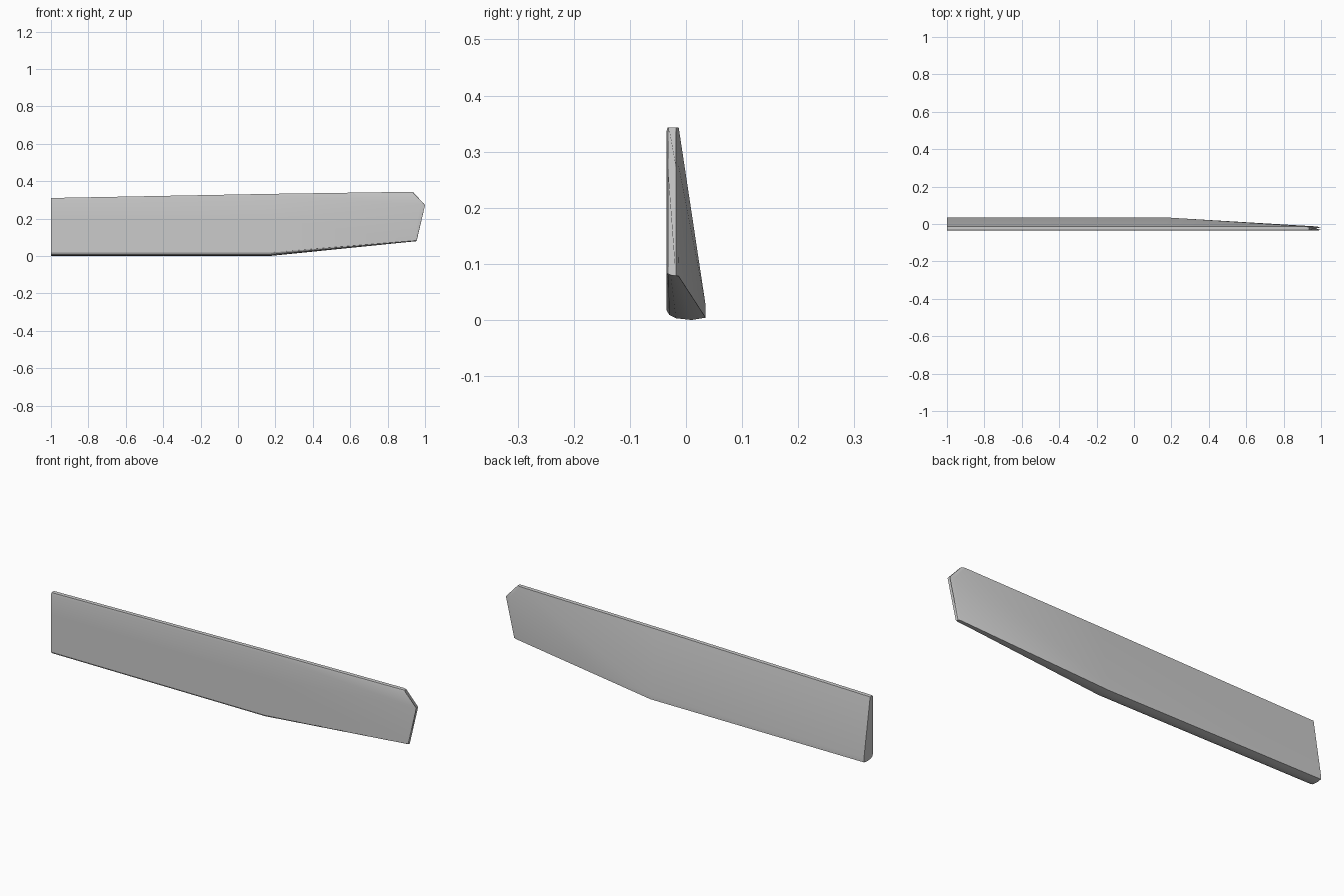
import bpy, bmesh

if "Cube" in bpy.data.objects:
    bpy.data.objects.remove(bpy.data.objects["Cube"])

grey = bpy.data.materials.new("plain grey")
grey.diffuse_color = (0.6, 0.6, 0.6, 1)
grey.use_nodes = True
grey.node_tree.nodes["Principled BSDF"].inputs["Base Color"].default_value = grey.diffuse_color


def root_section(x, top):
    """Wedge profile, from the front top edge down and around to the back top edge."""
    yz = [(-0.033, top), (-0.035, top - 0.012), (-0.035, 0.2), (-0.035, 0.018),
          (-0.030, 0.009), (-0.018, 0.003), (0.01, 0.0), (0.035, 0.004),
          (0.035, 0.026), (0.035, 0.026), (-0.013, top)]
    return [(x, y, z) for y, z in yz]


def tip_section(bottom, corner, top, front, back):
    """Thin slanted profile with a clipped upper corner; points are (x, z)."""
    (bx, bz), (cx, cz), (tx, tz) = bottom, corner, top
    w = back - front
    pts = [(tx, front + 0.1 * w, tz), (tx + 0.004, front, tz - 0.008), (cx, front, cz)]
    pts += [(bx, front + w * t, bz + dz) for t, dz in
            ((0, 0.004), (0.15, 0.002), (0.35, 0.001), (0.65, 0), (1, 0), (1, 0.003))]
    pts += [(cx, back, cz), (tx, back, tz)]
    return pts


sections = [
    root_section(-1.0, 0.31),
    root_section(0.17, 0.332),
    tip_section((0.944, 0.078), (0.975, 0.275), (0.92, 0.343), -0.035, -0.013),
    tip_section((0.955, 0.079), (1.0, 0.272), (0.935, 0.343), -0.032, -0.018),
]

# Tapered blade: skin the sections, creasing the back from lower edge to tip
bm = bmesh.new()
rings = [[bm.verts.new(p) for p in s] for s in sections]
n = len(rings[0])
for a, b in zip(rings, rings[1:]):
    for i in range(n):
        j = (i + 1) % n
        bm.faces.new((a[i], b[i], b[j]))
        bm.faces.new((a[i], b[j], a[j]))
bm.faces.new(rings[0])
bm.faces.new(rings[-1][::-1])
bmesh.ops.remove_doubles(bm, verts=bm.verts, dist=0.0004)
bmesh.ops.recalc_face_normals(bm, faces=bm.faces)
mesh = bpy.data.meshes.new("blade")
bm.to_mesh(mesh)
bm.free()
mesh.materials.append(grey)
blade = bpy.data.objects.new("blade", mesh)
bpy.context.collection.objects.link(blade)
bpy.context.view_layer.objects.active = blade
blade.select_set(True)
bpy.ops.object.shade_smooth_by_angle(angle=0.5)
